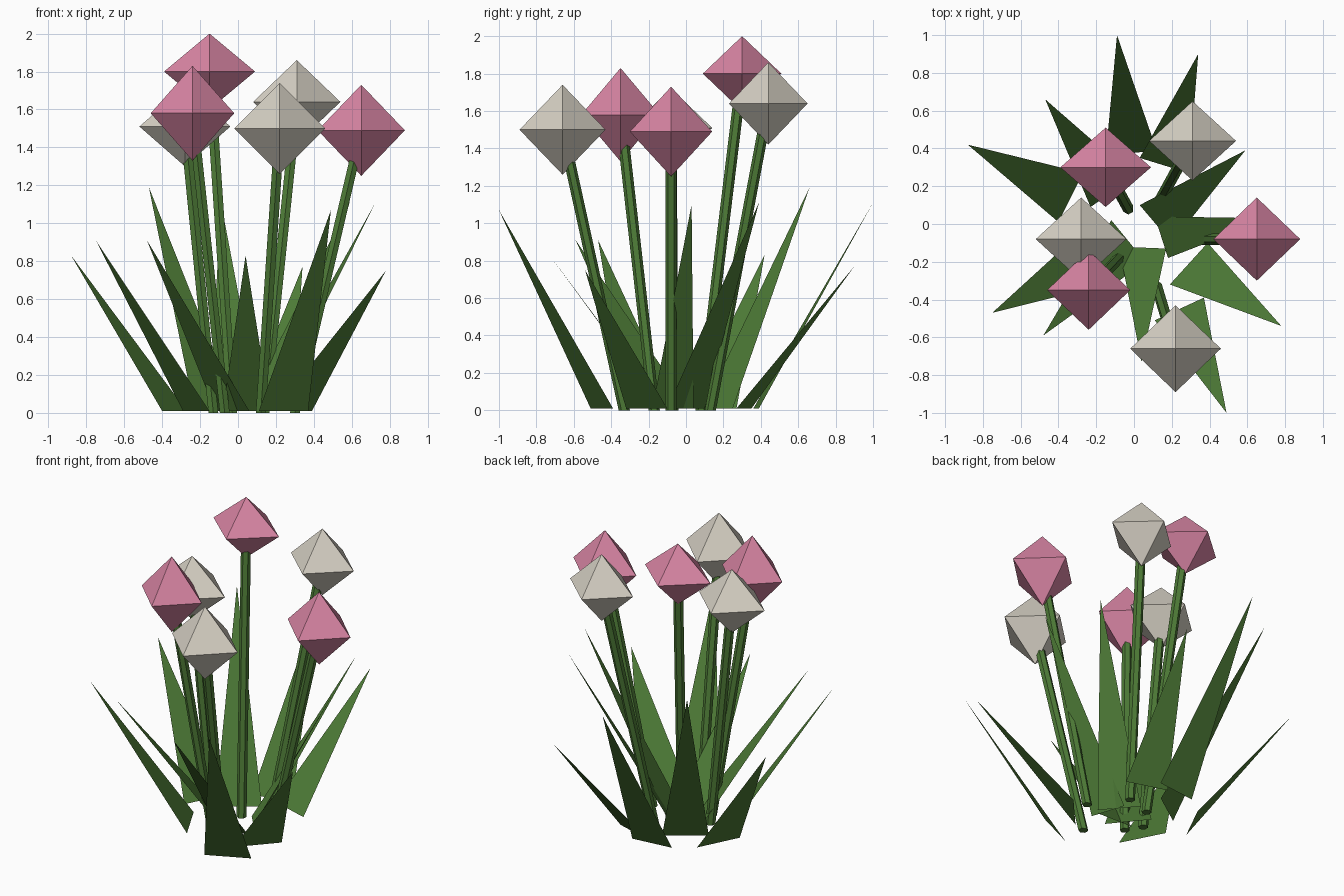
import bpy, bmesh
from mathutils import Vector

if "Cube" in bpy.data.objects:
    bpy.data.objects.remove(bpy.data.objects["Cube"], do_unlink=True)


def material(name, rgb):
    m = bpy.data.materials.new(name)
    m.use_nodes = True
    m.diffuse_color = (*rgb, 1)
    m.node_tree.nodes["Principled BSDF"].inputs["Base Color"].default_value = (*rgb, 1)
    return m


green = material("leaf green", (0.076, 0.2, 0.038))
pink = material("petal pink", (0.69, 0.235, 0.37))
cream = material("petal cream", (0.67, 0.63, 0.55))


def add_object(name, bm, mat):
    mesh = bpy.data.meshes.new(name)
    bm.to_mesh(mesh)
    bm.free()
    mesh.materials.append(mat)
    obj = bpy.data.objects.new(name, mesh)
    bpy.context.scene.collection.objects.link(obj)
    return obj


def blossom(name, centre, half, mat):
    """Eight-sided bud with its corners on the axes."""
    bm = bmesh.new()
    for axis in range(3):
        for sign in (-1, 1):
            co = Vector(centre)
            co[axis] += sign * half[axis]
            bm.verts.new(co)
    bmesh.ops.convex_hull(bm, input=bm.verts[:])
    bmesh.ops.recalc_face_normals(bm, faces=bm.faces[:])
    add_object(name, bm, mat)


def stem(name, base, top, radius=0.03, sides=6):
    """Straight faceted stalk, cut level at both ends."""
    bm = bmesh.new()
    bmesh.ops.create_cone(bm, cap_ends=True, segments=sides,
                          radius1=radius, radius2=radius, depth=1)
    low, high = Vector((*base, 0)), Vector(top)
    for v in bm.verts:
        end = high if v.co.z > 0 else low
        v.co = Vector((v.co.x, v.co.y, 0)) + end
    add_object(name, bm, green)


def leaf(name, left, right, tip):
    """Flat pointed blade rising from a ground edge."""
    bm = bmesh.new()
    corners = [(*left, 0.01), (*right, 0.01), tip]
    bm.faces.new([bm.verts.new(c) for c in corners])
    add_object(name, bm, green)


# Flowers: label, centre, half sizes, stem base, colour
flowers = [
    ("back_left", (-0.15, 0.3, 1.8), (0.24, 0.21, 0.2), (-0.03, 0.08), pink),
    ("front_left", (-0.24, -0.35, 1.58), (0.22, 0.21, 0.25), (-0.07, -0.17), pink),
    ("far_right", (0.65, -0.08, 1.49), (0.23, 0.22, 0.24), (0.3, -0.08), pink),
    ("front_right", (0.22, -0.66, 1.5), (0.24, 0.23, 0.24), (0.12, -0.33), cream),
    ("back_right", (0.31, 0.44, 1.64), (0.23, 0.21, 0.22), (0.14, 0.13), cream),
    ("mid_left", (-0.28, -0.08, 1.51), (0.24, 0.22, 0.21), (-0.13, -0.07), cream),
]
for label, centre, half, base, mat in flowers:
    blossom(label + "_blossom", centre, half, mat)
    stem(label + "_stem", base, centre)

# Leaves: two ground corners and the tip
leaves = [
    ((-0.15, 0.36), (0.12, 0.39), (-0.09, 1.0, 1.11)),
    ((0.03, 0.35), (0.29, 0.27), (0.34, 0.9, 0.77)),
    ((0.0, 0.25), (-0.23, 0.09), (-0.47, 0.66, 1.19)),
    ((-0.27, 0.27), (-0.4, 0.01), (-0.88, 0.42, 0.83)),
    ((0.03, 0.1), (0.2, -0.1), (0.59, 0.39, 1.11)),
    ((0.11, 0.04), (0.18, -0.18), (0.72, 0.03, 1.1)),
    ((0.19, -0.32), (0.39, -0.1), (0.78, -0.54, 0.75)),
    ((0.11, -0.51), (0.37, -0.39), (0.49, -1.0, 1.07)),
    ((-0.08, -0.12), (0.17, -0.13), (0.04, -0.73, 0.83)),
    ((-0.12, 0.02), (0.06, -0.2), (-0.48, -0.59, 0.91)),
    ((-0.15, -0.32), (-0.29, -0.05), (-0.75, -0.47, 0.91)),
]
for i, (left, right, tip) in enumerate(leaves):
    leaf("leaf_%d" % (i + 1), left, right, tip)
